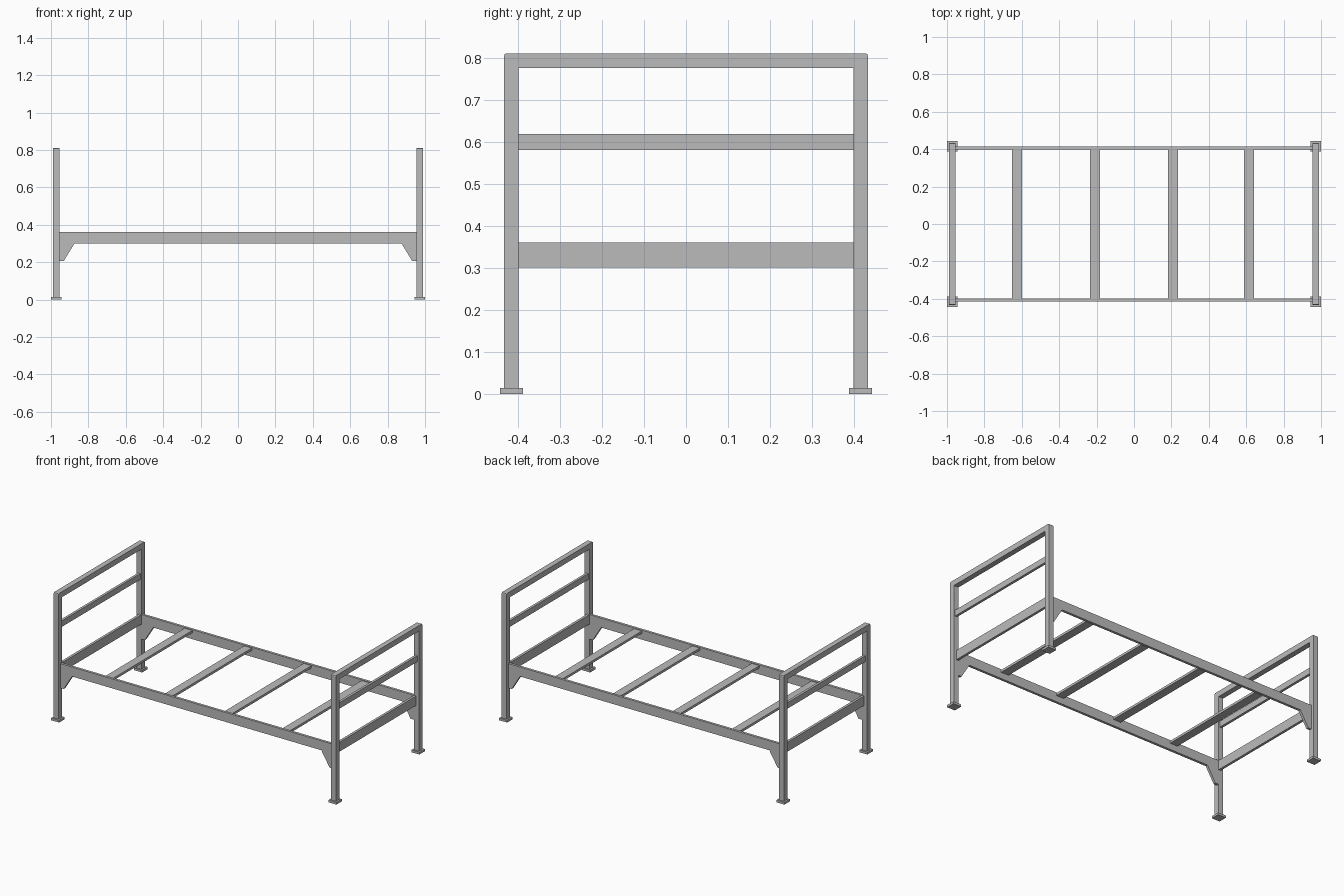
import bpy
import bmesh
from mathutils import Vector

if "Cube" in bpy.data.objects:
    bpy.data.objects.remove(bpy.data.objects["Cube"], do_unlink=True)

# Single painted metal colour
steel = bpy.data.materials.new("grey_steel")
steel.use_nodes = True
GREY = (0.5, 0.5, 0.5, 1)
steel.diffuse_color = GREY
steel.node_tree.nodes["Principled BSDF"].inputs["Base Color"].default_value = GREY

# Main dimensions
POST_IN, POST_OUT = 0.955, 0.989      # post extents along x
SIDE_IN, SIDE_OUT = 0.398, 0.433      # post extents along y
TOP = 0.81
RAIL_LOW, RAIL_HIGH = 0.30, 0.36
PLATE = 0.016


def prism(name, points, offset):
    """Extrude a flat outline along an offset vector."""
    bm = bmesh.new()
    face = bm.faces.new([bm.verts.new(p) for p in points])
    moved = bmesh.ops.extrude_face_region(bm, geom=[face])["geom"]
    verts = [v for v in moved if isinstance(v, bmesh.types.BMVert)]
    bmesh.ops.translate(bm, verts=verts, vec=Vector(offset))
    bmesh.ops.recalc_face_normals(bm, faces=bm.faces)
    mesh = bpy.data.meshes.new(name)
    bm.to_mesh(mesh)
    bm.free()
    mesh.materials.append(steel)
    obj = bpy.data.objects.new(name, mesh)
    bpy.context.collection.objects.link(obj)
    return obj


def box(name, x, y, z):
    """Box from sorted (low, high) ranges."""
    (x0, x1), (y0, y1), (z0, z1) = sorted(x), sorted(y), sorted(z)
    outline = [(x0, y0, z0), (x1, y0, z0), (x1, y1, z0), (x0, y1, z0)]
    return prism(name, outline, (0, 0, z1 - z0))


# Head and foot ends
for side, end in ((-1, "head"), (1, "foot")):
    # Bent frame: two posts and a top bar with softened outer corners
    c = 0.006
    half = [(SIDE_IN, TOP - 0.035), (SIDE_IN, 0.0), (SIDE_OUT, 0.0),
            (SIDE_OUT, TOP - c), (SIDE_OUT - c * 0.3, TOP - c * 0.3), (SIDE_OUT - c, TOP)]
    outline = half + [(-y, z) for y, z in reversed(half)]
    prism(end + "_frame", [(side * POST_IN, y, z) for y, z in outline],
          (side * (POST_OUT - POST_IN), 0, 0))

    # Cross bars between the posts
    span = (-SIDE_IN, SIDE_IN)
    inner = (side * POST_IN, side * (POST_IN + PLATE))
    middle = (side * (POST_IN + 0.009), side * (POST_OUT - 0.009))
    box(end + "_middle_bar", middle, span, (0.58, 0.618))
    box(end + "_end_rail", inner, span, (RAIL_LOW, RAIL_HIGH))

    # Foot pads
    for s, label in ((-1, "front"), (1, "back")):
        box(f"{end}_{label}_foot_pad", (side * 0.944, side * 1.0),
            (s * 0.388, s * 0.443), (0, 0.014))

# Side rails with a sloping bracket at each end
for s, label in ((-1, "front"), (1, "back")):
    half = [(POST_IN, RAIL_HIGH), (POST_IN, 0.205), (0.932, 0.205), (0.874, RAIL_LOW)]
    outline = half + [(-x, z) for x, z in reversed(half)]
    prism(label + "_side_rail", [(x, s * SIDE_IN, z) for x, z in outline],
          (0, s * PLATE, 0))

# Flat slats across the bed
for i, x in enumerate((-0.626, -0.209, 0.209, 0.615)):
    box(f"slat_{i + 1}", (x - 0.027, x + 0.027), (-SIDE_IN, SIDE_IN), (0.34, 0.355))
